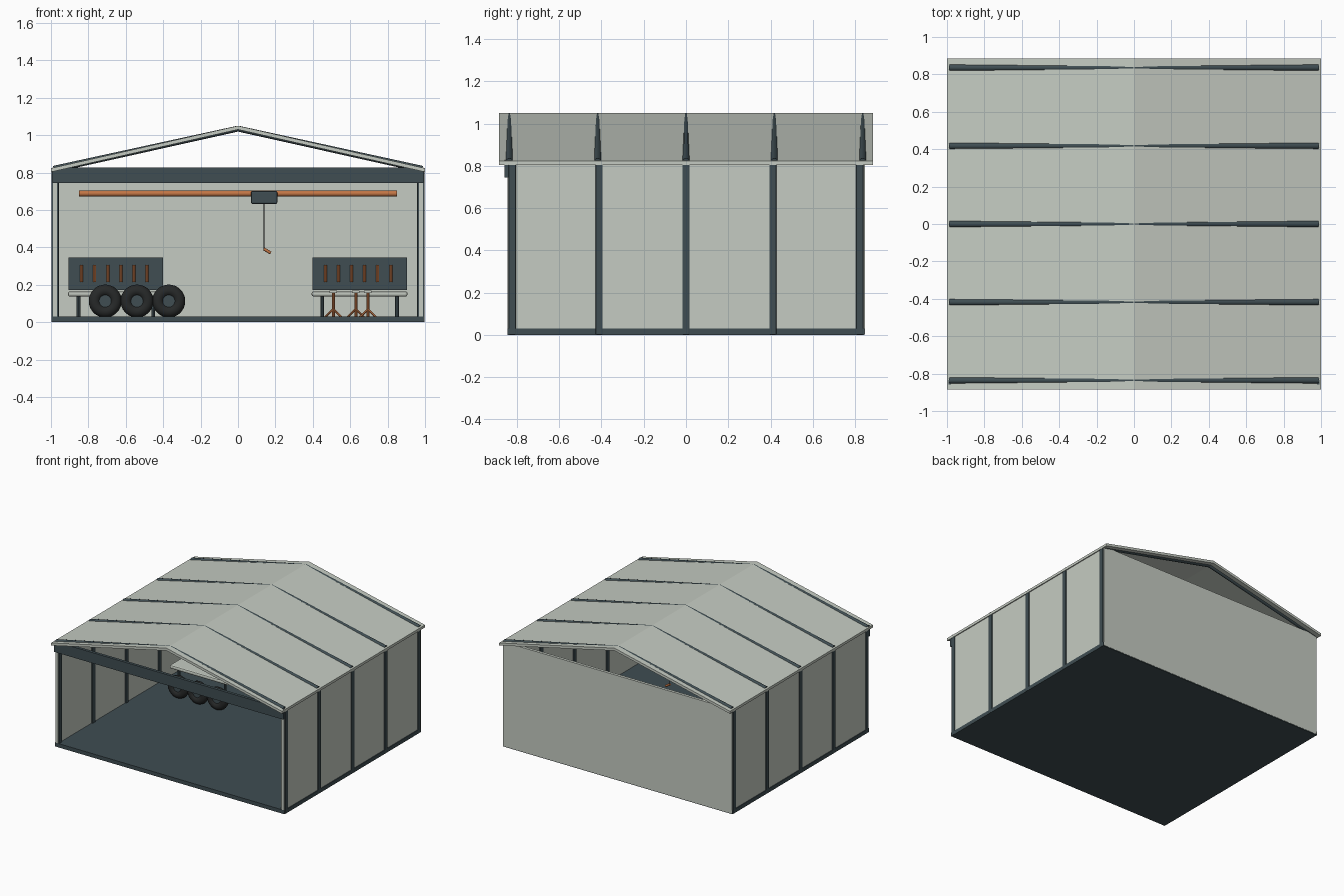
import bpy, math
from mathutils import Vector

if "Cube" in bpy.data.objects:
    bpy.data.objects.remove(bpy.data.objects["Cube"])


def material(name, rgb):
    m = bpy.data.materials.new(name)
    m.diffuse_color = (*rgb, 1)
    m.use_nodes = True
    m.node_tree.nodes["Principled BSDF"].inputs["Base Color"].default_value = m.diffuse_color
    return m


PANEL = material("pale_panel", (0.56, 0.60, 0.54))
STEEL = material("dark_steel", (0.05, 0.075, 0.085))
ORANGE = material("copper_orange", (0.55, 0.18, 0.06))
RUBBER = material("rubber", (0.02, 0.022, 0.022))


def finish(o, name, mat, smooth=False):
    o.name = name
    o.data.materials.append(mat)
    if smooth:
        bpy.ops.object.shade_smooth_by_angle(angle=math.radians(40))
    return o


def box(name, x, y, z, mat, bevel=0.0):
    """Box from (min, max) ranges."""
    c = [(a + b) / 2 for a, b in (x, y, z)]
    bpy.ops.mesh.primitive_cube_add(size=1, location=c)
    o = bpy.context.object
    o.scale = [b - a for a, b in (x, y, z)]
    bpy.ops.object.transform_apply(location=False, rotation=False, scale=True)
    if bevel:
        m = o.modifiers.new("bevel", 'BEVEL')
        m.width = bevel
        m.segments = 2
    return finish(o, name, mat)


def rod(name, a, b, r, mat, sides=12, r2=None):
    """Round bar between two points."""
    a, b = Vector(a), Vector(b)
    d = b - a
    bpy.ops.mesh.primitive_cone_add(vertices=sides, radius1=r, radius2=r if r2 is None else r2,
                                    depth=d.length, location=(a + b) / 2)
    o = bpy.context.object
    o.rotation_euler = d.to_track_quat('Z', 'Y').to_euler()
    return finish(o, name, mat, True)


# Floor slab and walls
box("floor_slab", (-0.995, 0.995), (-0.845, 0.845), (0, 0.03), STEEL)
box("back_wall", (-0.99, 0.99), (0.825, 0.847), (0.005, 0.82), PANEL)
for s, side in ((-1, "left"), (1, "right")):
    xs = sorted((s * 0.967, s * 0.99))
    box(side + "_wall", xs, (-0.845, 0.845), (0.03, 0.815), PANEL)

# Gabled roof: one chevron profile run along y
profile = [(-1, 0.803), (-1, 0.823), (0, 1.05), (1, 0.823), (1, 0.803), (0, 1.03)]
verts = [(x, y, z) for y in (-0.885, 0.885) for x, z in profile]
faces = [(i, (i + 1) % 6, (i + 1) % 6 + 6, i + 6) for i in range(6)]
faces += [(2, 1, 0, 5), (4, 3, 2, 5), (6, 7, 8, 11), (8, 9, 10, 11)]
mesh = bpy.data.meshes.new("roof")
mesh.from_pydata(verts, [], faces)
roof = bpy.data.objects.new("roof", mesh)
bpy.context.collection.objects.link(roof)
mesh.materials.append(PANEL)
bpy.context.view_layer.objects.active = roof
bpy.ops.object.mode_set(mode='EDIT')
bpy.ops.mesh.select_all(action='SELECT')
bpy.ops.mesh.normals_make_consistent(inside=False)
bpy.ops.object.mode_set(mode='OBJECT')

# Portal frames: columns and rafters that just break through the roof
for i in range(-2, 3):
    for s in (-1, 1):
        xs = sorted((s * 0.958, s * 0.997))
        y = i * 0.411
        box("frame_column", xs, (y - 0.017, y + 0.017), (0.0, 0.815), STEEL, 0.004)
        y = i * 0.418
        rod("frame_rafter", (s * 0.985, y, 0.818), (0, y, 1.035), 0.018, STEEL, 12, 0.0155)

# Front header beam
box("front_header", (-0.993, 0.993), (-0.858, -0.835), (0.745, 0.828), STEEL)

# Overhead crane
rod("crane_rail", (-0.85, 0, 0.688), (0.85, 0, 0.688), 0.016, ORANGE)
box("crane_trolley", (0.07, 0.21), (-0.05, 0.05), (0.632, 0.702), STEEL, 0.008)
rod("crane_cable", (0.14, 0, 0.64), (0.14, 0, 0.39), 0.003, RUBBER, 8)
rod("crane_hook", (0.138, 0, 0.392), (0.175, 0, 0.37), 0.008, ORANGE, 10)

# Workbenches with tool boards
for cx in (-0.653, 0.65):
    box("bench_top", (cx - 0.256, cx + 0.256), (0.45, 0.75), (0.137, 0.165), PANEL, 0.01)
    for dx in (-0.2, 0.2):
        for y in (0.49, 0.71):
            rod("bench_leg", (cx + dx, y, 0.03), (cx + dx, y, 0.14), 0.01, STEEL, 8)
    box("tool_board", (cx - 0.253, cx + 0.253), (0.745, 0.77), (0.173, 0.347), STEEL)
    for k in range(6):
        x = cx - 0.183 + k * 0.07
        rod("hanging_tool", (x, 0.738, 0.215), (x, 0.738, 0.305), 0.008, ORANGE, 8)

# Row of upright tyres
for x in (-0.71, -0.54, -0.37):
    bpy.ops.mesh.primitive_torus_add(location=(x, 0.28, 0.113), rotation=(math.pi / 2, 0, 0),
                                     major_radius=0.056, minor_radius=0.032,
                                     major_segments=36, minor_segments=12)
    finish(bpy.context.object, "tyre", RUBBER, True)
    rod("tyre_hub", (x, 0.26, 0.113), (x, 0.30, 0.113), 0.042, STEEL, 24)

# Jack stands: a post, a cap and three splayed feet
for x, y in ((0.51, 0.04), (0.63, 0.20), (0.695, -0.02)):
    rod("stand_post", (x, y, 0.02), (x, y, 0.165), 0.008, ORANGE, 8)
    box("stand_cap", (x - 0.02, x + 0.02), (y - 0.02, y + 0.02), (0.155, 0.17), PANEL)
    for k in range(3):
        a = math.radians(90 + 120 * k)
        rod("stand_foot", (x + 0.075 * math.cos(a), y + 0.075 * math.sin(a), 0.006),
            (x, y, 0.07), 0.006, ORANGE, 8)
